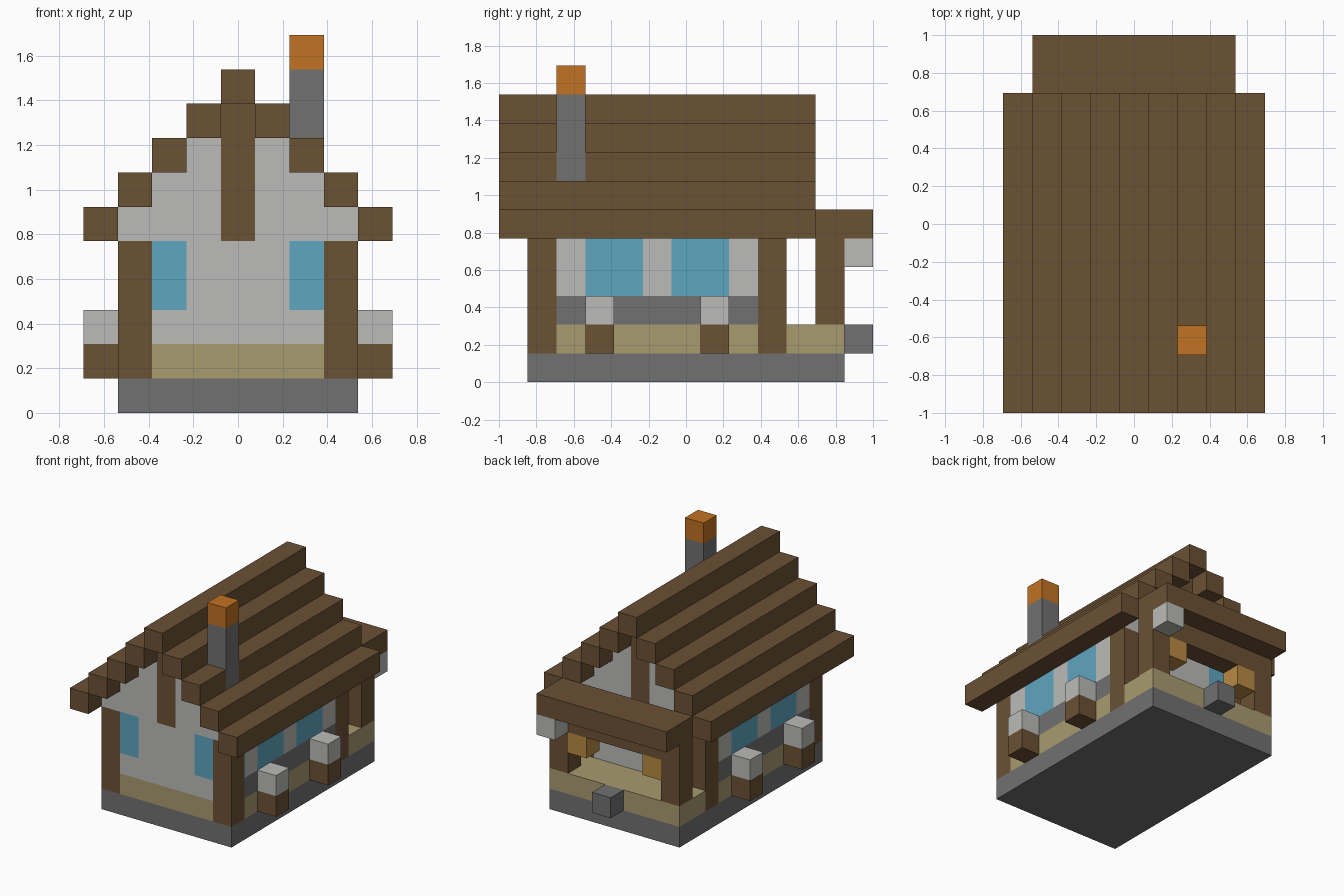
import bpy
import bmesh
from mathutils import Vector

cube = bpy.data.objects.get("Cube")
if cube:
    bpy.data.objects.remove(cube)

U = 2 / 13  # block size


def linear(c):
    c /= 255
    return c / 12.92 if c <= 0.04045 else ((c + 0.055) / 1.055) ** 2.4


def material(name, hex_colour):
    rgb = [linear(c) for c in bytes.fromhex(hex_colour)]
    mat = bpy.data.materials.new(name)
    mat.use_nodes = True
    mat.diffuse_color = (*rgb, 1)
    mat.node_tree.nodes["Principled BSDF"].inputs["Base Color"].default_value = (*rgb, 1)
    return mat


WOOD = material("brown wood", "6B5134")
PLASTER = material("light grey plaster", "BBBBB9")
STONE = material("grey stone", "717171")
PLANK = material("tan plank", "A99B6F")
GLASS = material("blue glass", "5FA6C0")
FIRE = material("orange fire", "C17222")
LAMP = material("golden lamp", "B98A42")


def block(name, mat, xs, ys, zs):
    """Box over inclusive block ranges; x counts from the centre, y from the front, z from the ground."""
    low = Vector((xs[0] - 0.5, ys[0] - 6.5, zs[0])) * U
    high = Vector((xs[1] + 0.5, ys[1] - 5.5, zs[1] + 1)) * U
    bm = bmesh.new()
    bmesh.ops.create_cube(bm, size=1)
    for v in bm.verts:
        v.co = [(a + b) / 2 + c * (b - a) for a, b, c in zip(low, high, v.co)]
    mesh = bpy.data.meshes.new(name)
    bm.to_mesh(mesh)
    bm.free()
    mesh.materials.append(mat)
    obj = bpy.data.objects.new(name, mesh)
    bpy.context.collection.objects.link(obj)
    return obj


def pair(name, mat, xs, ys, zs):
    """Matching blocks on the left and right."""
    block("left_" + name, mat, xs, ys, zs)
    block("right_" + name, mat, (-xs[1], -xs[0]), ys, zs)


# Foundation and floor
block("foundation", STONE, (-3, 3), (1, 11), (0, 0))
block("house_floor", PLANK, (-2, 2), (1, 9), (1, 1))
block("porch_floor", PLANK, (-3, 3), (10, 11), (1, 1))
pair("floor_edge", PLANK, (3, 3), (2, 8), (1, 1))
block("porch_step", STONE, (0, 0), (12, 12), (1, 1))

# Corner posts
pair("front_post", WOOD, (3, 3), (1, 1), (1, 4))
pair("back_post", WOOD, (3, 3), (9, 9), (1, 4))
pair("porch_post", WOOD, (3, 3), (11, 11), (2, 4))

# Side walls: stone course, then plaster with two windows
pair("stone_course", STONE, (3, 3), (2, 8), (2, 2))
for y in (2, 5, 8):
    pair("side_plaster", PLASTER, (3, 3), (y, y), (3, 4))
for y in (3, 6):
    pair("side_window", GLASS, (3, 3), (y, y + 1), (3, 4))

# Planters under the side windows
for y in (3, 7):
    pair("planter", WOOD, (4, 4), (y, y), (1, 1))
    pair("planter_top", PLASTER, (4, 4), (y, y), (2, 2))

# End walls with windows and stepped gables
for end, y in (("front", 1), ("back", 9)):
    ys = (y, y)
    block(end + "_wall_base", PLASTER, (-2, 2), ys, (2, 2))
    block(end + "_wall", PLASTER, (-1, 1), ys, (3, 4))
    pair(end + "_window", GLASS, (2, 2), ys, (3, 4))
    block(end + "_king_post", WOOD, (0, 0), ys, (5, 8))
    for step in range(3):
        pair(end + "_gable", PLASTER, (1, 3 - step), ys, (5 + step, 5 + step))

# Stepped roof beams; the left one at the chimney is split around it
block("roof_ridge", WOOD, (0, 0), (0, 10), (9, 9))
for x in (1, 2, 3, 4):
    zs = (9 - x, 9 - x)
    block("right_roof_beam", WOOD, (-x, -x), (0, 10), zs)
    for ys in ([(0, 1), (3, 10)] if x == 2 else [(0, 10)]):
        block("left_roof_beam", WOOD, (x, x), ys, zs)

# Chimney
block("chimney", STONE, (2, 2), (2, 2), (7, 9))
block("chimney_fire", FIRE, (2, 2), (2, 2), (10, 10))

# Porch roof, beam, lamps and hanging block
block("porch_roof", WOOD, (-3, 3), (11, 12), (5, 5))
block("porch_beam", WOOD, (-2, 2), (11, 11), (4, 4))
pair("porch_lamp", LAMP, (2, 2), (11, 11), (3, 3))
block("hanging_block", PLASTER, (3, 3), (12, 12), (4, 4))
